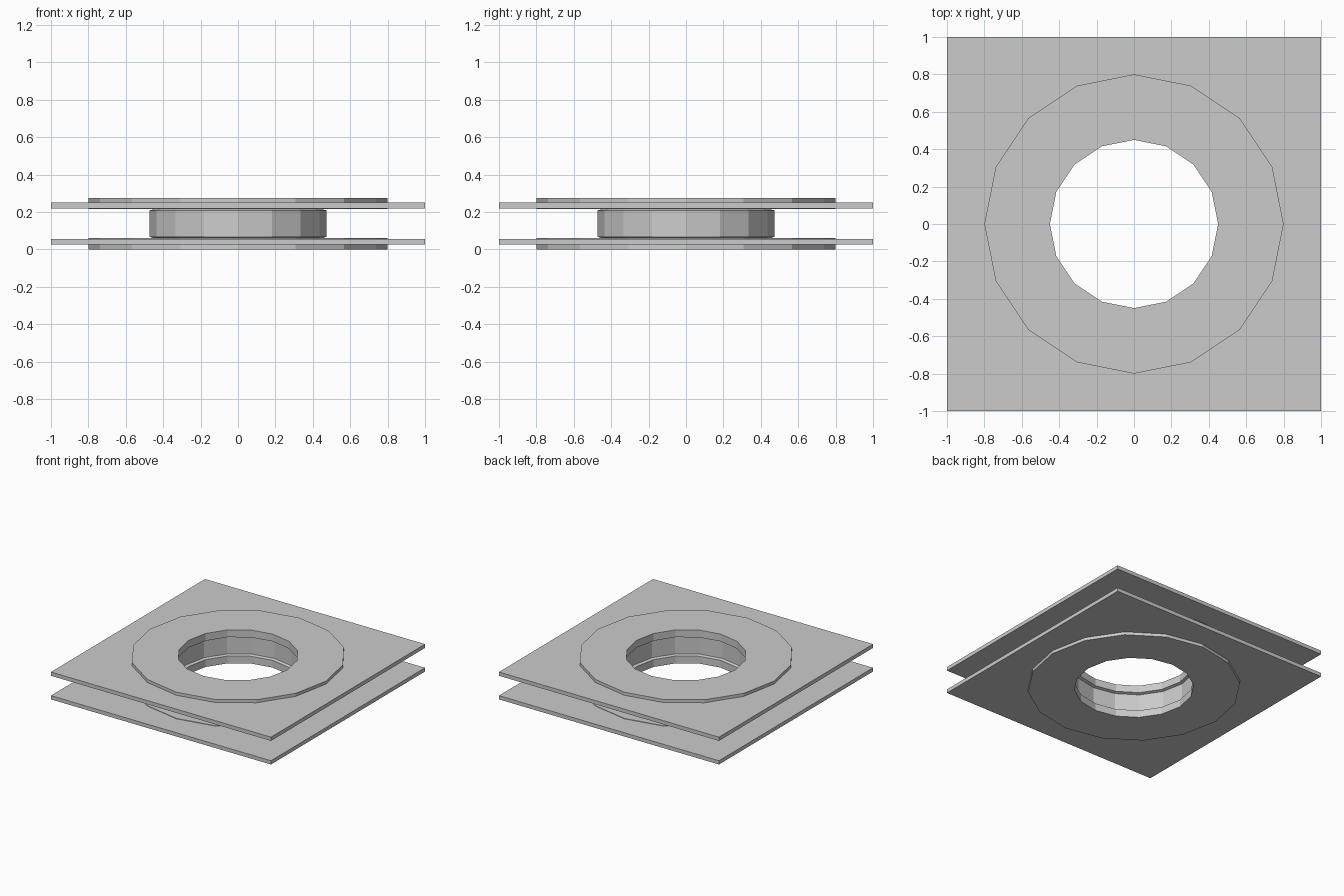
import bpy, bmesh
from math import sin, cos, tau

if "Cube" in bpy.data.objects:
    bpy.data.objects.remove(bpy.data.objects["Cube"])

SIDES = 16
HEIGHT = 0.275


def make_object(name, bm):
    bmesh.ops.recalc_face_normals(bm, faces=bm.faces[:])
    mesh = bpy.data.meshes.new(name)
    bm.to_mesh(mesh)
    bm.free()
    ob = bpy.data.objects.new(name, mesh)
    bpy.context.collection.objects.link(ob)
    return ob


def lathe(name, profile, closed):
    """Turn an (r, z) profile around the z axis with flat facets."""
    bm = bmesh.new()
    rings = [[bm.verts.new((r * cos(tau * i / SIDES), r * sin(tau * i / SIDES), z))
              for i in range(SIDES)] for r, z in profile]
    pairs = list(zip(rings, rings[1:]))
    if closed:
        pairs.append((rings[-1], rings[0]))
    for a, b in pairs:
        for i in range(SIDES):
            j = (i + 1) % SIDES
            bm.faces.new((a[i], a[j], b[j], b[i]))
    return make_object(name, bm)


def plate(name, z0, z1, hole):
    """Square sheet with a faceted round hole."""
    bm = bmesh.new()
    loops = [[(-1, -1), (1, -1), (1, 1), (-1, 1)],
             [(hole * cos(tau * i / SIDES), hole * sin(tau * i / SIDES)) for i in range(SIDES)]]
    for loop in loops:
        vs = [bm.verts.new((x, y, z0)) for x, y in loop]
        for a, b in zip(vs, vs[1:] + vs[:1]):
            bm.edges.new((a, b))
    bmesh.ops.triangle_fill(bm, use_beauty=True, use_dissolve=False, edges=bm.edges[:])
    ext = bmesh.ops.extrude_face_region(bm, geom=bm.faces[:], use_keep_orig=True)
    for v in ext["geom"]:
        if isinstance(v, bmesh.types.BMVert):
            v.co.z = z1
    return make_object(name, bm)


# Matching lower and upper sheets with their flange rings
for side, flip in (("lower", False), ("upper", True)):
    def level(z):
        return HEIGHT - z if flip else z
    plate(side + "_sheet", level(0.025), level(0.056), 0.8)
    lathe(side + "_flange", [(0.45, level(0)), (0.8, level(0)),
                             (0.8, level(0.06)), (0.45, level(0.06))], True)

# Thin bulged sleeve joining the two flanges
lathe("sleeve", [(0.45, 0.06), (0.473, 0.067), (0.473, HEIGHT - 0.067),
                 (0.45, HEIGHT - 0.06)], False)
